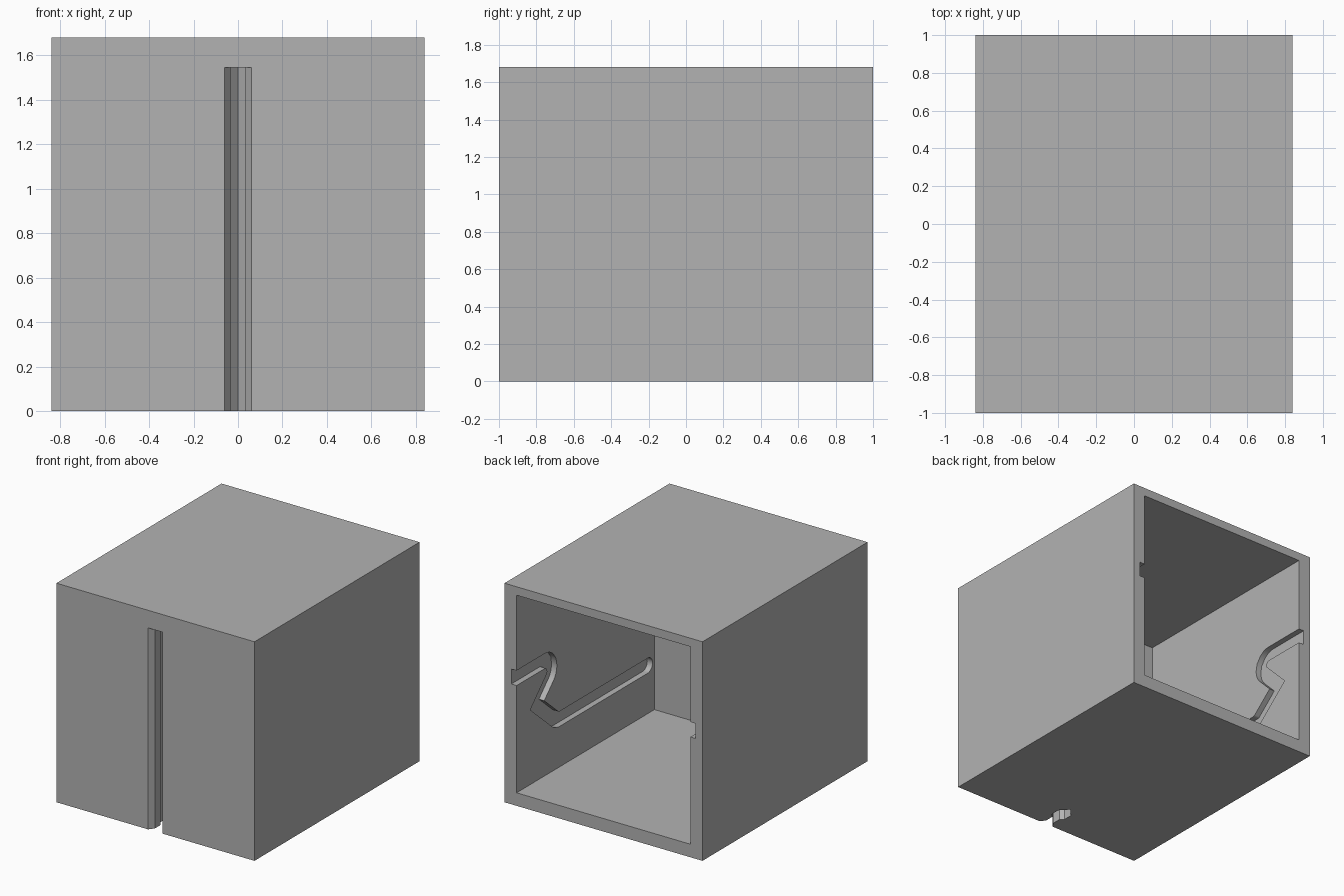
import bpy, bmesh, math
from mathutils import Vector

if "Cube" in bpy.data.objects:
    bpy.data.objects.remove(bpy.data.objects["Cube"], do_unlink=True)

HALF_X, HEIGHT = 0.84, 1.68
WALL, GROOVE_DEPTH, GROOVE_HALF = 0.103, 0.045, 0.0575

grey = bpy.data.materials.new("plain grey")
grey.use_nodes = True
grey.diffuse_color = (0.45, 0.45, 0.45, 1)
grey.node_tree.nodes["Principled BSDF"].inputs["Base Color"].default_value = grey.diffuse_color


def prism(name, outline, offset):
    """Solid made by extruding a flat outline of 3D points."""
    bm = bmesh.new()
    face = bm.faces.new([bm.verts.new(p) for p in outline])
    ext = bmesh.ops.extrude_face_region(bm, geom=[face])
    verts = [g for g in ext["geom"] if isinstance(g, bmesh.types.BMVert)]
    bmesh.ops.translate(bm, verts=verts, vec=offset)
    bmesh.ops.recalc_face_normals(bm, faces=bm.faces)
    mesh = bpy.data.meshes.new(name)
    bm.to_mesh(mesh)
    bm.free()
    mesh.materials.append(grey)
    obj = bpy.data.objects.new(name, mesh)
    bpy.context.collection.objects.link(obj)
    return obj


def block(name, x, y0, y1, z0, z1):
    return prism(name, [(-x, y0, z0), (x, y0, z0), (x, y1, z0), (-x, y1, z0)], (0, 0, z1 - z0))


def rounded_path(corners, radii, steps=10):
    """Polyline whose inner corners are replaced by arcs."""
    pts = [Vector(c) for c in corners]
    path = [pts[0]]
    for a, p, b, r in zip(pts, pts[1:], pts[2:], radii):
        u, v = (a - p).normalized(), (b - p).normalized()
        if r == 0:
            path.append(p)
            continue
        half = u.angle(v) / 2
        mid = p + (u + v).normalized() * (r / math.sin(half))
        start, end = p + u * (r / math.tan(half)) - mid, p + v * (r / math.tan(half)) - mid
        for i in range(steps + 1):
            k = i / steps
            path.append(mid + (start * (1 - k) + end * k).normalized() * r)
    return path + [pts[-1]]


def ribbon(path, h):
    """Outline of a channel along a path, with a round far end."""
    left, right = [], []
    for i, p in enumerate(path):
        d0 = (p - path[max(i - 1, 0)]).normalized()
        d1 = (path[min(i + 1, len(path) - 1)] - p).normalized()
        n = Vector((-(d0 + d1).y, (d0 + d1).x)).normalized()
        ref = d1 if d1.length else d0
        n *= h / n.dot(Vector((-ref.y, ref.x)))
        left.append(p + n)
        right.append(p - n)
    end = path[-1]
    cap = [end + Vector((math.cos(a), math.sin(a))) * h
           for a in (math.pi / 2 - math.pi * i / 12 for i in range(1, 12))]
    return left + cap + right[::-1]


# Shell block and the open-backed cavity
shell = block("box_shell", HALF_X, -1, 1, 0, HEIGHT)
cutters = [block("cavity_cutter", HALF_X - WALL, -0.67, 1.2, 0.1, 1.615)]

# Undercut front slot with chamfered mouth and pointed back
half = [(0.065, -1.005), (0.033, -0.96), (0.033, -0.89), (0.06, -0.862), (0.06, -0.79)]
profile = half + [(0, -0.726)] + [(-x, y) for x, y in half[::-1]]
mouth = [(-0.065, -1.1), (0.065, -1.1)]
cutters.append(prism("front_slot_cutter", [(x, y, -0.1) for x, y in mouth + profile], (0, 0, 1.645)))

# Zigzag guide groove in each side wall; path runs from the back edge forward
path = rounded_path([(-0.1, 0.98), (0.555, 0.98), (0.25, 0.675), (0.49, 0.468), (1.59, 0.468)],
                    [0.088, 0, 0.09])
outline = ribbon(path, GROOVE_HALF)
for side, name in ((1, "left_groove_cutter"), (-1, "right_groove_cutter")):
    pts = [(side * 0.6, 1 - p.x, p.y) for p in outline]
    cutters.append(prism(name, pts, (side * (HALF_X - WALL + GROOVE_DEPTH - 0.6), 0, 0)))

# Carve the shell, then drop the cutters
for cutter in cutters:
    cutter.hide_render = True
    mod = shell.modifiers.new(cutter.name, "BOOLEAN")
    mod.operation, mod.solver, mod.object = "DIFFERENCE", "EXACT", cutter
bpy.context.view_layer.update()
carved = bpy.data.meshes.new_from_object(shell.evaluated_get(bpy.context.evaluated_depsgraph_get()))
shell.modifiers.clear()
shell.data = carved
for cutter in cutters:
    bpy.data.objects.remove(cutter, do_unlink=True)

# Smooth only the curved groove walls
bpy.ops.object.select_all(action="DESELECT")
shell.select_set(True)
bpy.context.view_layer.objects.active = shell
bpy.ops.object.shade_smooth_by_angle(angle=math.radians(30))
